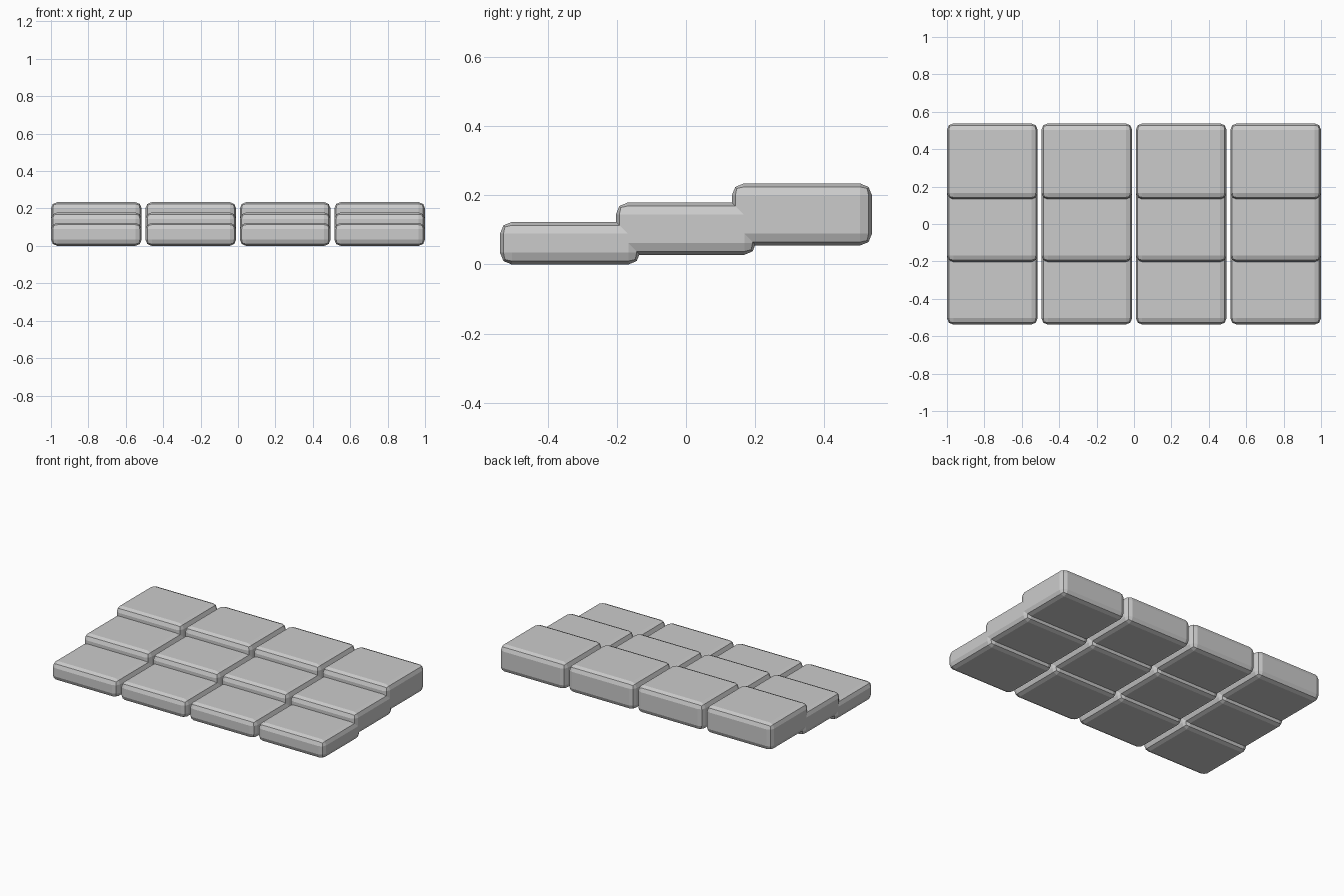
import bpy

if "Cube" in bpy.data.objects:
    bpy.data.objects.remove(bpy.data.objects["Cube"])

COLS = 4
W, D = 0.485, 0.405          # stone width and depth
PX, PY = 0.505, 0.335        # column and row spacing
ROWS = [(0.0, 0.123), (0.028, 0.179), (0.055, 0.234)]  # bottom and top of each step


def stone(name, x, y, z0, z1):
    bpy.ops.mesh.primitive_cube_add(size=1, location=(x, y, (z0 + z1) / 2))
    ob = bpy.context.object
    ob.name = name
    ob.scale = (W, D, z1 - z0)
    bpy.ops.object.transform_apply(location=False, rotation=False, scale=True)
    # softened stone edges
    bev = ob.modifiers.new("rounded_edges", 'BEVEL')
    bev.width = 0.034
    bev.segments = 2
    bev.limit_method = 'NONE'


# Three overlapping steps, each made of four stone blocks
for r, (z0, z1) in enumerate(ROWS):
    for c in range(COLS):
        stone(f"step_{r + 1}_stone_{c + 1}",
              (c - (COLS - 1) / 2) * PX, (r - 1) * PY, z0, z1)
